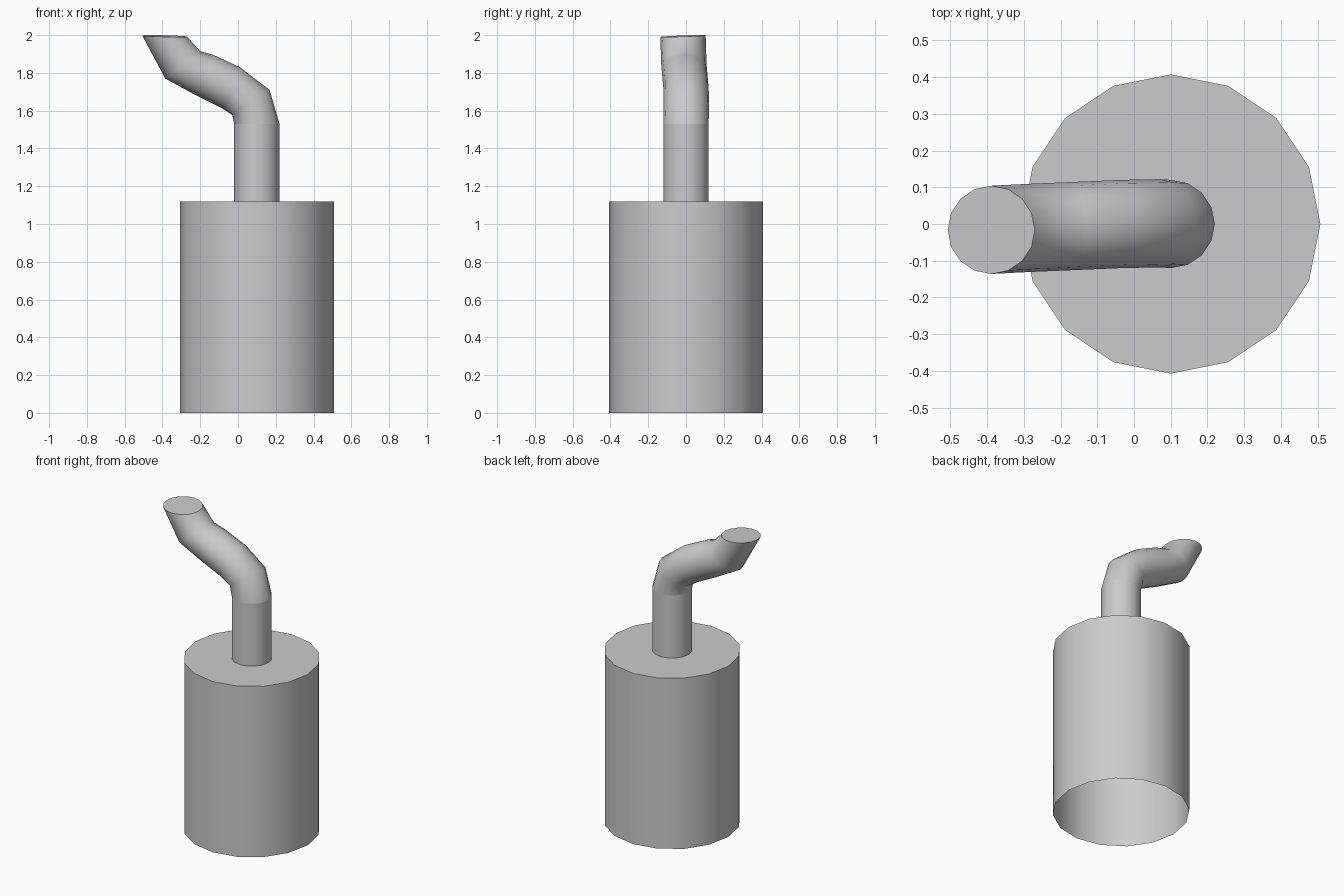
import bpy, bmesh
from math import cos, sin, pi, radians
from mathutils import Vector

if "Cube" in bpy.data.objects:
    bpy.data.objects.remove(bpy.data.objects["Cube"])

SIDES = 16


def ring(inner, outer, y=0.0, radius=0.12, tilt=0.0):
    """Ring spanning inner to outer (x, z); tilt is the z slope along y."""
    a, b = Vector((inner[0], y, inner[1])), Vector((outer[0], y, outer[1]))
    centre, u = (a + b) / 2, (b - a) / 2
    v = Vector((0, radius, radius * tilt))
    return [centre + u * cos(2 * pi * i / SIDES) + v * sin(2 * pi * i / SIDES)
            for i in range(SIDES)]


def loft(name, rings, cap_end=False):
    bm = bmesh.new()
    loops = [[bm.verts.new(p) for p in r] for r in rings]
    for lo, hi in zip(loops, loops[1:]):
        for i in range(SIDES):
            j = (i + 1) % SIDES
            bm.faces.new((lo[i], lo[j], hi[j], hi[i]))
    if cap_end:
        bm.faces.new(loops[-1])
    mesh = bpy.data.meshes.new(name)
    bm.to_mesh(mesh)
    bm.free()
    obj = bpy.data.objects.new(name, mesh)
    bpy.context.collection.objects.link(obj)
    bpy.ops.object.select_all(action='DESELECT')
    obj.select_set(True)
    bpy.context.view_layer.objects.active = obj
    bpy.ops.object.shade_smooth_by_angle(angle=radians(42))
    return obj


# Large drum, open underneath
loft("drum", [ring((-0.307, z), (0.507, z), radius=0.407) for z in (0, 1.12)], True)

# Straight lower pipe
loft("straight_pipe", [ring((-0.02, z), (0.22, z)) for z in (1.12, 1.53)])

# Bent upper pipe with closed, level mouth
loft("bent_pipe", [
    ring((-0.02, 1.53), (0.22, 1.53)),
    ring((-0.03, 1.577), (0.167, 1.71), 0.002),
    ring((-0.08, 1.61), (0.01, 1.83), 0.0),
    ring((-0.22, 1.68), (-0.13, 1.895), -0.006),
    ring((-0.385, 1.77), (-0.20, 1.915), -0.011),
    ring((-0.507, 1.998), (-0.27, 1.992), -0.016, tilt=0.035),
], True)
